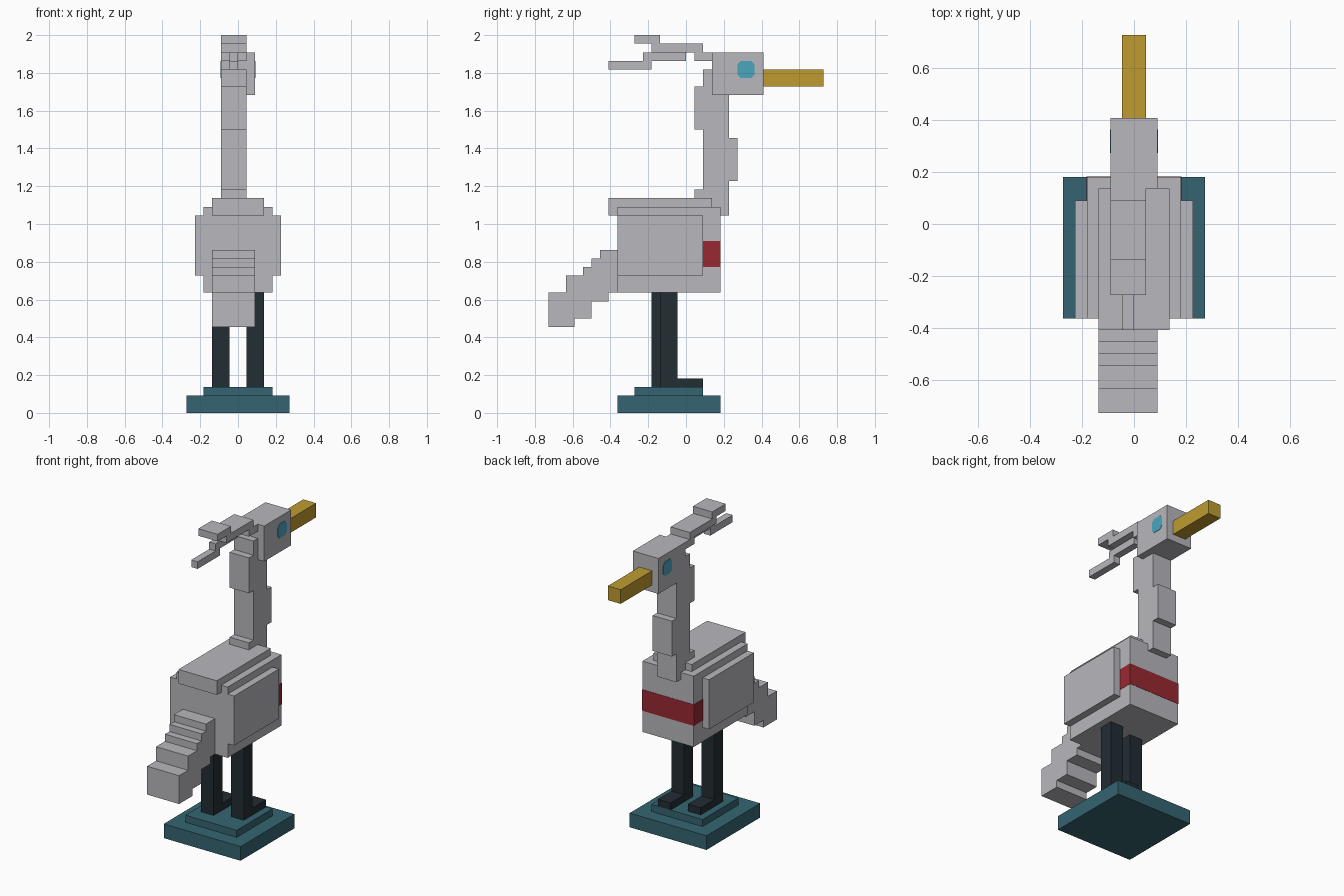
import bpy
import bmesh
from mathutils import Vector

if "Cube" in bpy.data.objects:
    bpy.data.objects.remove(bpy.data.objects["Cube"], do_unlink=True)

U = 1 / 22  # block size: the model is 44 blocks tall


def material(name, rgb):
    m = bpy.data.materials.new(name)
    m.use_nodes = True
    m.diffuse_color = (*rgb, 1)
    m.node_tree.nodes["Principled BSDF"].inputs["Base Color"].default_value = (*rgb, 1)
    return m


grey = material("feather grey", (0.48, 0.48, 0.51))
teal = material("stand teal", (0.035, 0.13, 0.165))
dark = material("leg charcoal", (0.016, 0.026, 0.034))
gold = material("beak gold", (0.52, 0.33, 0.03))
red = material("band red", (0.32, 0.022, 0.032))
cyan = material("eye cyan", (0.07, 0.38, 0.52))


def profile(name, mat, x, points):
    """Extrude a closed (y, z) outline across the x range, in blocks."""
    bm = bmesh.new()
    face = bm.faces.new([bm.verts.new(Vector((x[0], y, z)) * U) for y, z in points])
    grown = bmesh.ops.extrude_face_region(bm, geom=[face])["geom"]
    verts = [v for v in grown if isinstance(v, bmesh.types.BMVert)]
    bmesh.ops.translate(bm, verts=verts, vec=((x[1] - x[0]) * U, 0, 0))
    bmesh.ops.recalc_face_normals(bm, faces=bm.faces)
    mesh = bpy.data.meshes.new(name)
    bm.to_mesh(mesh)
    bm.free()
    mesh.materials.append(mat)
    obj = bpy.data.objects.new(name, mesh)
    bpy.context.collection.objects.link(obj)
    return obj


def box(name, mat, x, y, z):
    return profile(name, mat, x, [(y[0], z[0]), (y[1], z[0]), (y[1], z[1]), (y[0], z[1])])


# Stepped stand
box("stand_base", teal, (-6, 6), (-8, 4), (0, 2))
box("stand_step", teal, (-4, 4), (-6, 2), (2, 3))

# Legs with feet, one a block ahead of the other
for side, x, back in (("right", -3, -4), ("left", 1, -3)):
    box(side + "_leg", dark, (x, x + 2), (back, back + 2), (3, 14))
    box(side + "_foot", dark, (x, x + 2), (back + 2, back + 5), (3, 4))

# Body, back and chest band
box("body", grey, (-4, 4), (-8, 4), (14, 24))
box("back_plate", grey, (-3, 3), (-9, 3), (23, 25))
box("chest_band", red, (-4.04, 4.04), (2, 4.04), (17, 20))

# Wings and eyes on both sides
EYE = [(6, 39.4), (6.4, 39), (7.6, 39), (8, 39.4),
       (8, 40.6), (7.6, 41), (6.4, 41), (6, 40.6)]
for side, s in (("right", -1), ("left", 1)):
    box(side + "_wing", grey, (4 * s, 5 * s), (-8, 2), (16, 23))
    profile(side + "_eye", cyan, (1.95 * s, 2.05 * s), EYE)

# Stepped tail
profile("tail", grey, (-3, 2), [
    (-7, 19), (-10, 19), (-10, 18), (-11, 18), (-11, 17), (-12, 17), (-12, 16),
    (-14, 16), (-14, 14), (-16, 14), (-16, 10), (-13, 10), (-13, 11), (-11, 11),
    (-11, 13), (-9, 13), (-9, 14), (-7, 14)])

# Curved neck
profile("neck", grey, (-2, 1), [
    (1, 23), (1, 26), (2, 26), (2, 33), (1, 33), (1, 38), (2, 38), (2, 40),
    (5, 40), (5, 32), (6, 32), (6, 27), (5, 27), (5, 23)])

# Head and beak
box("head", grey, (-2, 2), (3, 9), (37, 42))
box("beak", gold, (-1, 1), (9, 16), (38, 40))

# Crest feathers
box("crest_root", grey, (-2, 1), (1, 3), (41, 42))
box("crest_middle", grey, (-2, 1), (-4, 2), (42, 43))
box("crest_tip", grey, (-2, 1), (-6, -3), (43, 44))
box("plume_upper", grey, (-1, 0), (-5, 0), (41, 42))
box("plume_lower", grey, (-1, 0), (-9, -4), (40, 41))
